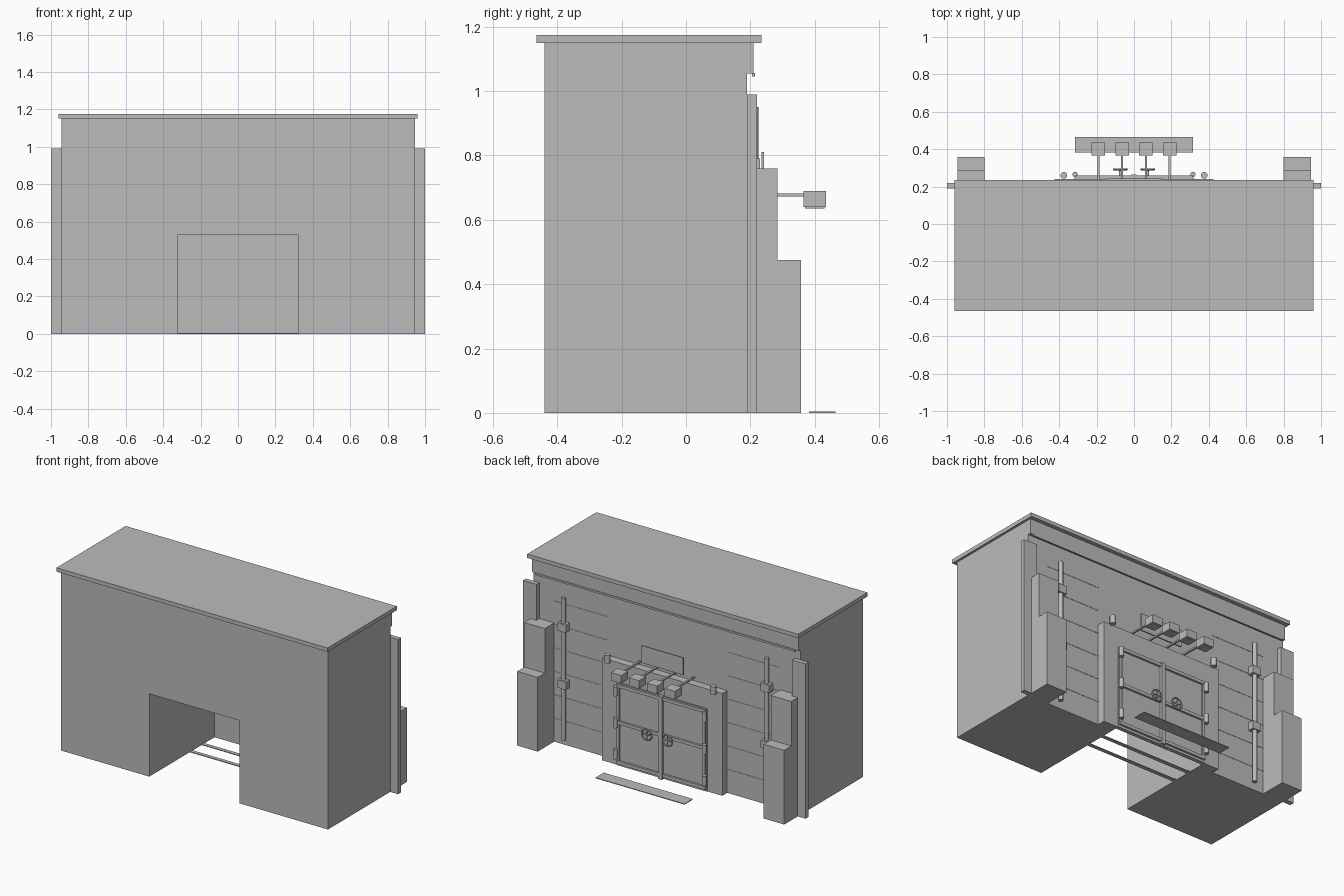
import bpy
import bmesh
from math import radians
from mathutils import Matrix, Vector

cube = bpy.data.objects.get("Cube")
if cube:
    bpy.data.objects.remove(cube, do_unlink=True)

# Single flat grey
grey = bpy.data.materials.new("plain_grey")
grey.use_nodes = True
grey.diffuse_color = (0.5, 0.5, 0.5, 1)
grey.node_tree.nodes["Principled BSDF"].inputs["Base Color"].default_value = (0.5, 0.5, 0.5, 1)


def finish(name, bm):
    bmesh.ops.recalc_face_normals(bm, faces=bm.faces)
    mesh = bpy.data.meshes.new(name)
    bm.to_mesh(mesh)
    bm.free()
    mesh.materials.append(grey)
    obj = bpy.data.objects.new(name, mesh)
    bpy.context.collection.objects.link(obj)
    return obj


def smooth(obj):
    bpy.ops.object.select_all(action='DESELECT')
    obj.select_set(True)
    bpy.context.view_layer.objects.active = obj
    bpy.ops.object.shade_smooth_by_angle(angle=radians(35))


def box(name, x, y, z):
    """Box from (low, high) ranges on each axis."""
    lo, hi = Vector((x[0], y[0], z[0])), Vector((x[1], y[1], z[1]))
    size = hi - lo
    bm = bmesh.new()
    bmesh.ops.create_cube(bm, size=1, matrix=Matrix.Translation((lo + hi) / 2)
                          @ Matrix.Diagonal((*size, 1)))
    return finish(name, bm)


def rod(name, start, end, radius, sides=16):
    start, end = Vector(start), Vector(end)
    axis = end - start
    turn = axis.to_track_quat('Z', 'Y').to_matrix().to_4x4()
    bm = bmesh.new()
    bmesh.ops.create_cone(bm, cap_ends=True, segments=sides, radius1=radius, radius2=radius,
                          depth=axis.length, matrix=Matrix.Translation((start + end) / 2) @ turn)
    obj = finish(name, bm)
    smooth(obj)
    return obj


def portal(name, half, top, y):
    """Block with a doorway cut through it from front to back."""
    outline = [(-half, 0), (-half, top), (half, top), (half, 0),
               (GATE_W, 0), (GATE_W, GATE_H), (-GATE_W, GATE_H), (-GATE_W, 0)]
    bm = bmesh.new()
    face = bm.faces.new([bm.verts.new((px, y[0], pz)) for px, pz in outline])
    moved = bmesh.ops.extrude_face_region(bm, geom=[face])["geom"]
    bmesh.ops.translate(bm, vec=(0, y[1] - y[0], 0),
                        verts=[v for v in moved if isinstance(v, bmesh.types.BMVert)])
    return finish(name, bm)


def span(a, b, side):
    return sorted((a * side, b * side))


GATE_W, GATE_H = 0.32, 0.53
WALL = 0.19      # rear wall plane
FACE = 0.24      # face of the gate surround

# Main building, roof and rear cornice
portal("building_body", 0.945, 1.15, (-0.44, WALL))
box("roof_slab", (-0.96, 0.96), (-0.465, 0.235), (1.15, 1.175))
box("rear_cornice", (-0.945, 0.945), (WALL, 0.21), (1.055, 1.15))
box("cornice_lip", (-0.92, 0.92), (0.205, 0.215), (1.045, 1.057))

# Gate surround, ground plate and tunnel floor bars
portal("gate_surround", 0.425, 0.655, (WALL, FACE))
box("ground_plate", (-0.315, 0.315), (0.382, 0.465), (0, 0.005))
for i, y in enumerate((-0.02, 0.1)):
    box(f"floor_bar_{i}", (-GATE_W, GATE_W), (y - 0.012, y + 0.012), (0, 0.005))

# Sign above the gate
box("sign_plate", (-0.15, 0.15), (0.235, 0.243), (0.7, 0.81))

# Gate rails shared by both leaves
for label, z in (("bottom", 0.025), ("middle", 0.28), ("top", 0.515)):
    box(f"{label}_rail", (-0.315, 0.315), (FACE, 0.258), (z - 0.01, z + 0.01))
box("gate_centre_post", (-0.014, 0.014), (FACE, 0.264), (0, 0.53))

for side, label in ((1, "left"), (-1, "right")):
    # Corner pilaster and stepped buttress
    box(f"{label}_pilaster", span(0.905, 1, side), (WALL, 0.22), (0, 0.99))
    box(f"{label}_buttress_upper", span(0.8, 0.945, side), (WALL, 0.285), (0, 0.76))
    box(f"{label}_buttress_lower", span(0.8, 0.945, side), (0.285, 0.357), (0, 0.475))

    # Wall pipe with clamps
    rod(f"{label}_pipe", (0.72 * side, 0.211, 0.04), (0.72 * side, 0.211, 0.95), 0.014, 12)
    for i, z in enumerate((0.4, 0.765)):
        box(f"{label}_pipe_clamp_{i}", span(0.69, 0.75, side), (WALL, 0.23), (z - 0.025, z + 0.025))

    # Panel seams
    for i in range(1, 7):
        z = 0.15 * i
        box(f"{label}_wall_seam_{i}", span(0.425, 0.8, side), (WALL, WALL + 0.002), (z - 0.002, z + 0.002))

    # Gate leaf, its stile and hinges
    box(f"{label}_gate_leaf", span(0, GATE_W, side), (0.22, 0.245), (0, GATE_H))
    box(f"{label}_gate_stile", span(0.295, 0.312, side), (FACE, 0.255), (0.02, 0.525))
    for i, z in enumerate((0.08, 0.28, 0.485)):
        rod(f"{label}_hinge_{i}", (0.315 * side, 0.265, z - 0.03), (0.315 * side, 0.265, z + 0.03), 0.014)

    # Hand wheel: rim, spokes and shaft
    centre = Vector((0.073 * side, 0.292, 0.278))
    bpy.ops.mesh.primitive_torus_add(location=centre, rotation=(radians(90), 0, 0), major_radius=0.035,
                                     minor_radius=0.005, major_segments=24, minor_segments=8)
    rim = bpy.context.object
    rim.name = f"{label}_wheel_rim"
    rim.data.materials.append(grey)
    smooth(rim)
    rod(f"{label}_wheel_shaft", (centre.x, FACE, centre.z), centre + Vector((0, 0.005, 0)), 0.007, 12)
    for i, arm in enumerate((Vector((0.035, 0, 0)), Vector((0, 0, 0.035)))):
        rod(f"{label}_wheel_spoke_{i}", centre - arm, centre + arm, 0.003, 8)

    # Beacon at the surround's upper corner
    rod(f"{label}_beacon", (0.375 * side, 0.26, 0.648), (0.375 * side, 0.26, 0.7), 0.018)

# Row of floodlights on arms
for i, x in enumerate((-0.19, -0.064, 0.064, 0.19)):
    box(f"floodlight_arm_{i}", (x - 0.006, x + 0.006), (WALL, 0.37), (0.672, 0.682))
    box(f"floodlight_box_{i}", (x - 0.036, x + 0.036), (0.365, 0.435), (0.64, 0.69))
    box(f"floodlight_lens_{i}", (x - 0.031, x + 0.031), (0.37, 0.43), (0.635, 0.64))
